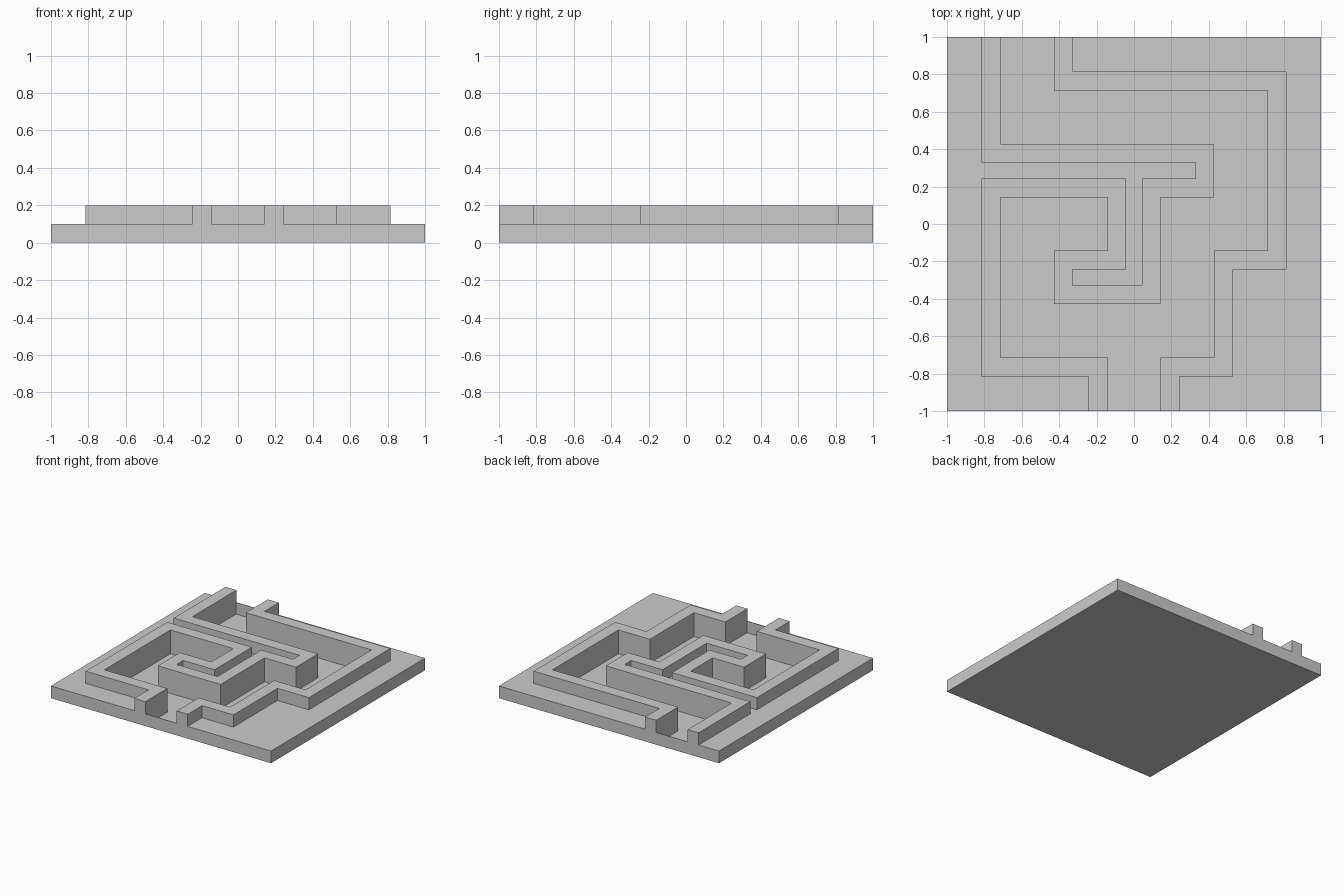
import bpy, bmesh

if "Cube" in bpy.data.objects:
    bpy.data.objects.remove(bpy.data.objects["Cube"])

U = 1 / 7        # layout module: the board is 14 modules wide
WALL = 0.10      # wall thickness
GROUND_Z = 0.10  # top of the board
WALL_Z = 0.20    # top of the walls
SKIN = 0.004     # thin skin under and at the ends of the sunken path


def offset(path, d):
    """Shift an axis-aligned open path sideways (positive = left of travel)."""
    normals = []
    for (x0, y0), (x1, y1) in zip(path, path[1:]):
        length = abs(x1 - x0) + abs(y1 - y0)
        normals.append(((y0 - y1) / length, (x1 - x0) / length))
    out = []
    for i, (x, y) in enumerate(path):
        a = normals[max(i - 1, 0)]
        b = normals[min(i, len(normals) - 1)]
        sx, sy = (a[0], a[1]) if a == b else (a[0] + b[0], a[1] + b[1])
        out.append((x + d * sx, y + d * sy))
    return out


def prism(name, outline, z0, z1):
    """Extrude a flat outline upwards into a solid."""
    bm = bmesh.new()
    face = bm.faces.new([bm.verts.new((x, y, z0)) for x, y in outline])
    ext = bmesh.ops.extrude_face_region(bm, geom=[face], use_keep_orig=True)
    top = [g for g in ext["geom"] if isinstance(g, bmesh.types.BMVert)]
    bmesh.ops.translate(bm, verts=top, vec=(0, 0, z1 - z0))
    bmesh.ops.recalc_face_normals(bm, faces=bm.faces[:])
    mesh = bpy.data.meshes.new(name)
    bm.to_mesh(mesh)
    bm.free()
    obj = bpy.data.objects.new(name, mesh)
    bpy.context.collection.objects.link(obj)
    return obj


def scaled(points):
    return [(x * U, y * U) for x, y in points]


# Edges of the winding path, traced from back to front
left_edge = scaled([(-5, 7), (-5, 3), (3, 3), (3, 1), (1, 1), (1, -3), (-3, -3),
                    (-3, -1), (-1, -1), (-1, 1), (-5, 1), (-5, -5), (-1, -5), (-1, -7)])
right_edge = scaled([(-3, 7), (-3, 5), (5, 5), (5, -1), (3, -1), (3, -5), (1, -5), (1, -7)])
left_outer = offset(left_edge, -WALL)
right_outer = offset(right_edge, WALL)

# Walls along both sides of the path
prism("left_wall", left_edge + left_outer[::-1], 0, WALL_Z)
prism("right_wall", right_edge + right_outer[::-1], 0, WALL_Z)

# Raised ground outside the walls
prism("left_ground", left_outer + [(-1, -1), (-1, 1)], 0, GROUND_Z)
prism("right_ground", right_outer + [(1, -1), (1, 1)], 0, GROUND_Z)

# Sunken path floor
prism("path_floor", left_edge + right_edge[::-1], 0, SKIN)

# Thin lips closing the path at the board edges
for name, x0, x1, side in (("front_lip", -U, U, -1), ("back_lip", -5 * U, -3 * U, 1)):
    y0, y1 = side, side * (1 - SKIN)
    prism(name, [(x0, y0), (x1, y0), (x1, y1), (x0, y1)], SKIN, GROUND_Z)
